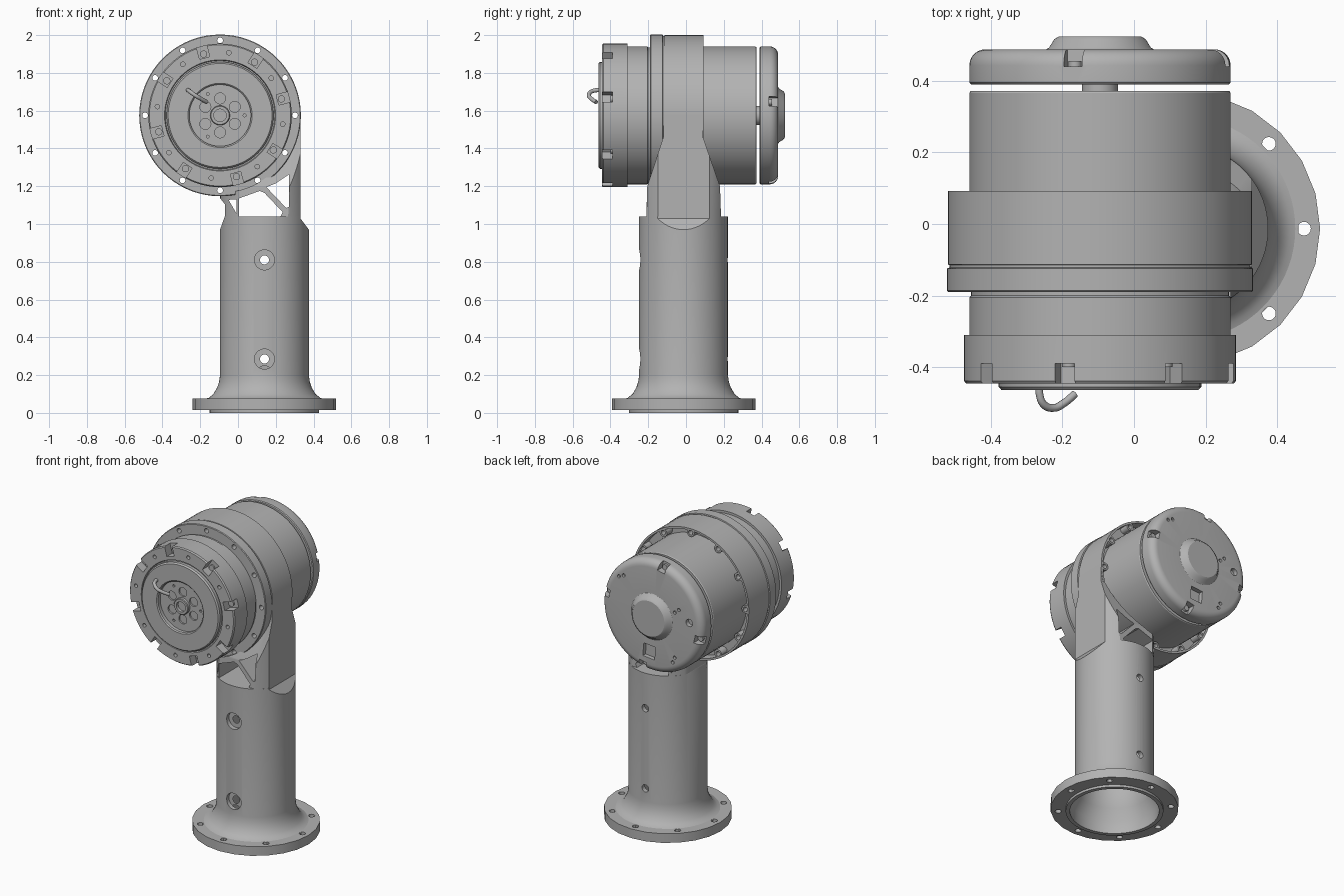
import bpy, bmesh
from math import cos, sin, radians, pi
from mathutils import Matrix, Vector

if "Cube" in bpy.data.objects:
    bpy.data.objects.remove(bpy.data.objects["Cube"])

GREY = bpy.data.materials.new("machined_grey")
GREY.use_nodes = True
COLOUR = (0.45, 0.45, 0.45, 1)
GREY.diffuse_color = COLOUR
GREY.node_tree.nodes["Principled BSDF"].inputs["Base Color"].default_value = COLOUR

DX, DZ = -0.095, 1.575          # drum axis, along y
CX, CY = 0.14, -0.013           # column axis, along z
DRUM = Matrix.Translation((DX, 0, DZ)) @ Matrix.Rotation(-pi / 2, 4, 'X')
COLUMN = Matrix.Translation((CX, CY, 0))


def finish(name, bm):
    bmesh.ops.recalc_face_normals(bm, faces=bm.faces)
    me = bpy.data.meshes.new(name)
    bm.to_mesh(me)
    bm.free()
    me.materials.append(GREY)
    ob = bpy.data.objects.new(name, me)
    bpy.context.collection.objects.link(ob)
    return ob


def lathe(name, profile, frame, seg=72, closed=False):
    """Turn (radius, height) points about the frame's z axis."""
    bm = bmesh.new()
    vs = [bm.verts.new((r, 0, h)) for r, h in profile]
    edges = [bm.edges.new(p) for p in zip(vs, vs[1:])]
    if closed:
        edges.append(bm.edges.new((vs[-1], vs[0])))
    bmesh.ops.spin(bm, geom=vs + edges, axis=(0, 0, 1), cent=(0, 0, 0),
                   angle=2 * pi, steps=seg, use_merge=True)
    bmesh.ops.remove_doubles(bm, verts=bm.verts, dist=1e-5)
    bm.transform(frame)
    return finish(name, bm)


def prism(name, pts, axis, lo, hi):
    """Extrude a polygon: (x, z) along y, or (y, z) along x."""
    put = (lambda p, d: (p[0], d, p[1])) if axis == 'y' else (lambda p, d: (d, p[0], p[1]))
    bm = bmesh.new()
    a = [bm.verts.new(put(p, lo)) for p in pts]
    b = [bm.verts.new(put(p, hi)) for p in pts]
    bm.faces.new(a)
    bm.faces.new(b)
    for i in range(len(pts)):
        j = (i + 1) % len(pts)
        bm.faces.new((a[i], a[j], b[j], b[i]))
    return finish(name, bm)


def rods(name, spots, radius, lo, hi, frame, seg=20):
    """Several parallel cylinders in one mesh."""
    bm = bmesh.new()
    for x, y in spots:
        bmesh.ops.create_cone(bm, cap_ends=True, segments=seg, radius1=radius, radius2=radius,
                              depth=hi - lo, matrix=frame @ Matrix.Translation((x, y, (lo + hi) / 2)))
    return finish(name, bm)


def blocks(name, angles, radius, size, height, frame):
    """Boxes set radially around the frame's axis."""
    bm = bmesh.new()
    for a in angles:
        m = Matrix.Rotation(radians(-a), 4, 'Z') @ Matrix.Translation((radius, 0, height))
        bmesh.ops.create_cube(bm, size=1, matrix=frame @ m @ Matrix.Diagonal((*size, 1)))
    return finish(name, bm)


def polar(angles, r):
    # drum frame has its y pointing down, so angles run counter-clockwise from the front
    return [(r * cos(radians(a)), -r * sin(radians(a))) for a in angles]


def carve(ob, cutter, op='DIFFERENCE'):
    mod = ob.modifiers.new("carve", 'BOOLEAN')
    mod.operation, mod.solver, mod.object = op, 'EXACT', cutter
    bpy.context.view_layer.objects.active = ob
    bpy.ops.object.modifier_apply(modifier=mod.name)
    bpy.data.objects.remove(cutter)


# Hollow column with flared foot flange
column = lathe("column", [(.235, .2), (.235, 1.04), (.19, 1.04), (.19, .96), (.205, .92), (.205, .25),
                          (.225, .15), (.265, .08), (.265, 0), (.29, 0), (.29, .015), (.32, .015),
                          (.32, .072), (.295, .08), (.27, .1), (.25, .135), (.24, .165)],
               COLUMN, closed=True)
carve(column, prism("side_cut", [(.33, 1.03), (.405, .93), (.5, .93), (.5, 1.1), (.33, 1.1)], 'y', -.4, .4))
carve(column, prism("side_cut", [(-.07, 1.04), (-.12, .9), (-.2, .9), (-.2, 1.1), (-.07, 1.1)], 'y', -.4, .4))
PORT = Matrix.Translation((CX, 0, 0)) @ Matrix.Rotation(-pi / 2, 4, 'X')
ports = [(0, -.285), (0, -.81)]
carve(column, rods("port_drill", ports, .024, -.4, .4, PORT))
carve(column, rods("port_counterbore", ports, .053, -.4, CY - .205, PORT, 28))

flange = lathe("foot_flange", [(.28, .015), (.38, .015), (.38, .075), (.28, .075)], COLUMN, 24, True)
carve(flange, rods("flange_drill", polar(range(0, 360, 45), .335), .019, -.1, .2, COLUMN))

# Tapered neck joining column and drum
neck = prism("neck", [(-.07, 1.02), (-.07, 1.105), (-.105, 1.15), (-.09, 1.3), (.1, 1.45),
                      (.2, 1.575), (.33, 1.575), (.33, 1.02)], 'y', -.3, .3)
openings = [[(-.05, 1.128), (-.008, 1.13), (-.008, 1.055)],
            [(.004, 1.04), (.225, 1.04), (.237, 1.062), (.14, 1.165), (.115, 1.175), (.004, 1.135)],
            [(.15, 1.195), (.2, 1.215), (.27, 1.262), (.27, 1.09), (.255, 1.085)]]
carve(neck, prism("neck_taper", [(-.215, .9), (-.205, 1.2), (-.12, 1.46), (-.12, 1.7),
                                 (.09, 1.7), (.09, 1.46), (.18, 1.2), (.19, .9)], 'x', -.5, .5), 'INTERSECT')
carve(neck, lathe("neck_round", [(0, .9), (.234, .9), (.234, 1.7), (0, 1.7)], COLUMN), 'INTERSECT')
for pts in openings:
    carve(neck, prism("neck_opening", pts, 'y', -.4, .4))
carve(neck, lathe("drum_clearance", [(0, -.4), (.41, -.4), (.41, .4), (0, .4)], DRUM))

# Housing ring with bolt bosses in its rear recess
dozen = range(0, 360, 30)
housing = lathe("housing_ring", [(.35, -.19), (.424, -.19), (.428, -.186), (.428, -.124), (.421, -.122),
                                 (.421, -.115), (.425, -.113), (.425, .092), (.412, .092),
                                 (.412, .03), (.35, .03)], DRUM, closed=True)
carve(housing, rods("housing_drill", polar(dozen, .397), .015, -.3, .3, DRUM))
for i, (x, y) in enumerate(polar(dozen, .397)):
    lathe(f"bolt_boss_{i + 1}", [(.015, .028), (.027, .028), (.027, .088), (.015, .088)],
          DRUM @ Matrix.Translation((x, y, 0)), 20, True)

# Main drum body
lathe("drum_body", [(0, -.32), (.365, -.32), (.365, -.205), (.36, -.2), (.36, -.185), (.365, -.18),
                    (.365, .366), (.361, .372), (0, .372)], DRUM)
lathe("rear_shaft", [(0, .36), (.05, .36), (.05, .40), (0, .40)], DRUM, 32)

# Notched front ring with bolts
front = lathe("front_ring", [(.24, -.31), (.38, -.31), (.38, -.438), (.374, -.446), (.294, -.446),
                             (.290, -.435), (.24, -.435)], DRUM, closed=True)
notches = [a + q for q in range(0, 360, 90) for a in (15, 57)]
carve(front, blocks("notch_cut", notches, .36, (.09, .056, .1), -.44, DRUM))
carve(front, rods("screw_drill", polar([a + q for q in range(0, 360, 90) for a in (36, 82)], .335),
                  .012, -.5, -.42, DRUM, 16))
rods("notch_bolts", polar(notches, .336), .019, -.4, -.375, DRUM)

# Output plate, recessed hub and bolt circle
plate = lathe("output_plate", [(0, -.40), (.283, -.40), (.283, -.455), (.275, -.464), (.170, -.464),
                               (.163, -.458), (.163, -.436), (0, -.436)], DRUM)
carve(plate, rods("hub_drill", polar(range(30, 390, 60), .09), .029, -.5, -.425, DRUM, 24))
carve(plate, rods("pin_drill", polar((0, 120, 240), .13), .008, -.5, -.425, DRUM, 12))
lathe("hub", [(.033, -.42), (.052, -.42), (.052, -.452), (.048, -.456), (.033, -.456)], DRUM, 40, True)

# Bent cable on the front plate
cable = bpy.data.curves.new("cable", 'CURVE')
cable.dimensions, cable.bevel_depth, cable.bevel_resolution = '3D', .011, 3
cable.use_fill_caps = True
path = [(-.165, -.475, 1.645), (-.195, -.5, 1.662), (-.225, -.514, 1.68), (-.253, -.503, 1.7),
        (-.264, -.475, 1.708), (-.264, -.44, 1.708)]
spline = cable.splines.new('BEZIER')
spline.bezier_points.add(len(path) - 1)
for bp, co in zip(spline.bezier_points, path):
    bp.co = co
    bp.handle_left_type = bp.handle_right_type = 'AUTO'
cable.materials.append(GREY)
bpy.context.collection.objects.link(bpy.data.objects.new("cable", cable))

# Rounded rear cap with notches, window and screw holes
corner = [(.32 + .045 * cos(radians(a)), .443 + .045 * sin(radians(a))) for a in range(0, 91, 15)]
cap = lathe("rear_cap", [(0, .39), (.36, .39), (.365, .395)] + corner +
            [(.15, .488), (.142, .493), (.128, .516), (.115, .524), (0, .524)], DRUM)
quarter = range(12, 372, 90)
carve(cap, blocks("cap_notch", quarter, .35, (.07, .052, .1), .49, DRUM))
carve(cap, blocks("cap_window", [275], .235, (.085, .085, .06), .49, DRUM))
pins = [(.24, .2), (.205, .215), (-.165, .07), (-.195, .095), (-.15, -.26), (-.165, -.225)]
carve(cap, rods("cap_pin_drill", [(x, -z) for x, z in pins], .011, .47, .6, DRUM, 12))
carve(cap, rods("cap_port_drill", [(-.27, -.03)], .024, .46, .6, DRUM))
carve(cap, rods("cap_side_port", [(.05, -.417)], .021, .33, .6, Matrix.Translation((DX, 0, 1.575)), 20))
rods("cap_bolts", polar(quarter, .335), .018, .43, .455, DRUM)

# Smooth shading with crisp machined edges
for ob in bpy.context.scene.objects:
    if ob.type == 'MESH':
        bpy.ops.object.select_all(action='DESELECT')
        ob.select_set(True)
        bpy.context.view_layer.objects.active = ob
        bpy.ops.object.shade_smooth_by_angle(angle=radians(30))
